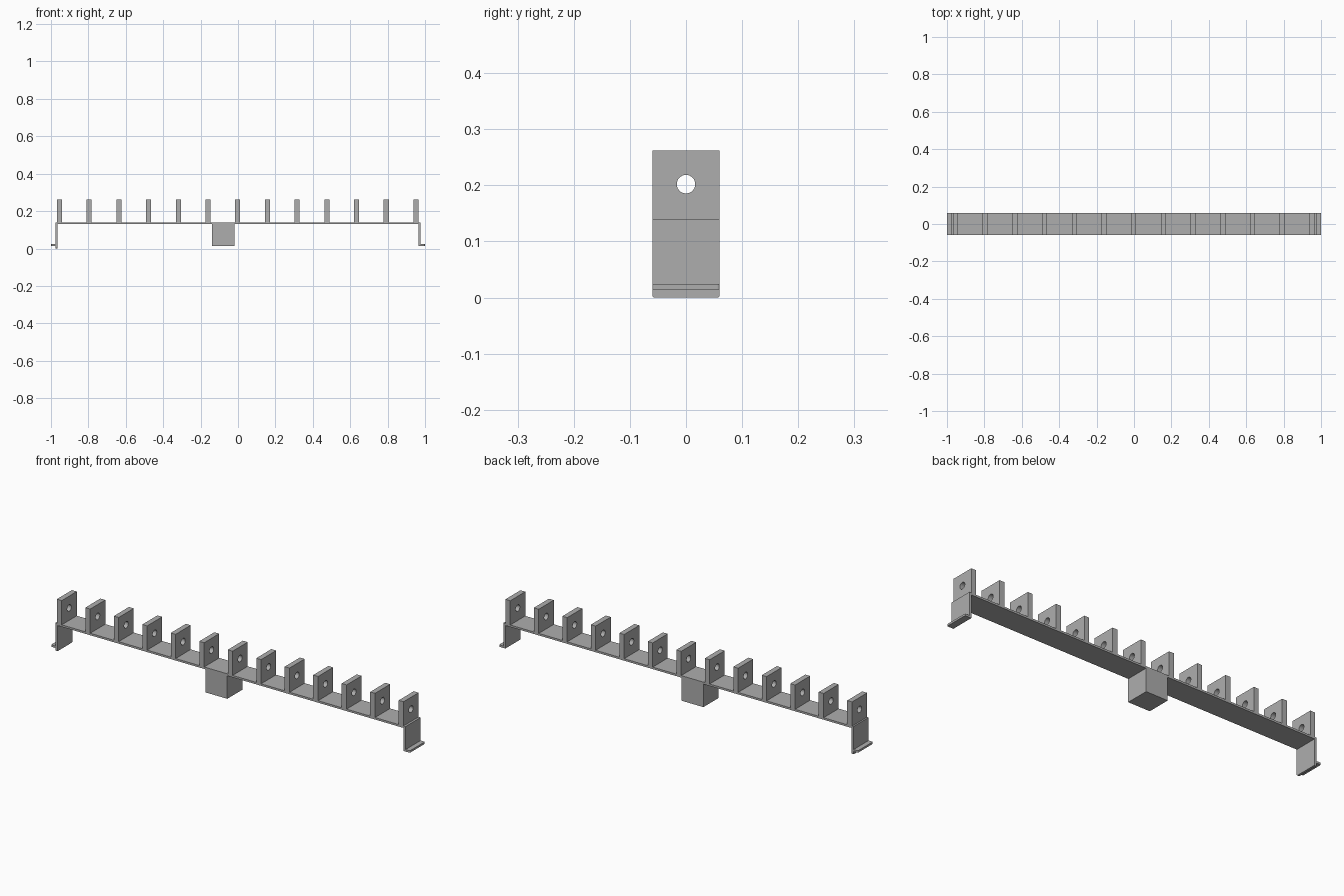
import bpy
import bmesh
import math
from mathutils import Matrix

cube = bpy.data.objects.get("Cube")
if cube:
    bpy.data.objects.remove(cube, do_unlink=True)

HALF_Y = 0.06        # half depth of the whole strip
BAR_Z = (0.13, 0.14)  # underside and top of the bar
FOOT_Z = (0.014, 0.024)
LEG_X = (0.965, 0.976)
LUG_TOP = 0.262
HOLE_Z, HOLE_R = 0.202, 0.0165

grey = bpy.data.materials.new("plain_grey")
grey.use_nodes = True
colour = (0.42, 0.42, 0.42, 1.0)
grey.diffuse_color = colour
grey.node_tree.nodes["Principled BSDF"].inputs["Base Color"].default_value = colour


def link(name, mesh):
    obj = bpy.data.objects.new(name, mesh)
    bpy.context.collection.objects.link(obj)
    return obj


def box(name, xs, zs, clip_axis=None, clip=0.004):
    """Box across the full depth; corner edges along clip_axis near its outer end are clipped."""
    bm = bmesh.new()
    bmesh.ops.create_cube(bm, size=1)
    x0, x1 = sorted(xs)
    bm.transform(Matrix.Translation(((x0 + x1) / 2, 0, sum(zs) / 2))
                 @ Matrix.Diagonal((x1 - x0, 2 * HALF_Y, zs[1] - zs[0], 1)))
    if clip_axis is not None:
        outer = 2 - clip_axis    # clip the outward x end or the lower z end
        sign = -1 if outer == 2 or x0 < 0 else 1
        mid = (x0 + x1) / 2 if outer == 0 else sum(zs) / 2

        def is_corner(e):
            a, b = (v.co for v in e.verts)
            return (abs(a[clip_axis] - b[clip_axis]) > 1e-5
                    and sign * (a[outer] - mid) > 0)
        bmesh.ops.bevel(bm, geom=[e for e in bm.edges if is_corner(e)],
                        offset=clip, segments=3, profile=0.5, affect='EDGES')
    mesh = bpy.data.meshes.new(name)
    bm.to_mesh(mesh)
    bm.free()
    mesh.materials.append(grey)
    return link(name, mesh)


def add_loop(curve, points):
    spline = curve.splines.new('POLY')
    spline.points.add(len(points) - 1)
    for p, (u, v) in zip(spline.points, points):
        p.co = (u, v, 0, 1)
    spline.use_cyclic_u = True


# Long bar and the block hanging below it
box("bar", (-LEG_X[1], LEG_X[1]), BAR_Z)
box("centre_block", (-0.139, -0.018), (FOOT_Z[0], BAR_Z[0]))

# End legs with outward feet; the one at -x reaches lower
for side, name, bottom in ((1, "left", FOOT_Z[0]), (-1, "right", 0)):
    box(name + "_leg", [side * x for x in LEG_X], (bottom, BAR_Z[0]),
        clip_axis=0 if bottom == 0 else None)
    box(name + "_foot", (side * LEG_X[1], side), FOOT_Z, clip_axis=2)

# Lug plate: square outline with a round hole, extruded to thickness
profile = bpy.data.curves.new("lug_profile", 'CURVE')
profile.dimensions = '2D'
profile.fill_mode = 'BOTH'
profile.extrude = 0.0135
add_loop(profile, [(-HALF_Y, BAR_Z[1]), (HALF_Y, BAR_Z[1]),
                   (HALF_Y, LUG_TOP), (-HALF_Y, LUG_TOP)])
angles = [math.tau * i / 32 for i in range(32)]
add_loop(profile, [(HOLE_R * math.cos(a), HOLE_Z + HOLE_R * math.sin(a)) for a in angles])
source = link("lug_source", profile)
bpy.context.view_layer.update()
depsgraph = bpy.context.evaluated_depsgraph_get()
lug_mesh = bpy.data.meshes.new_from_object(source.evaluated_get(depsgraph))
bpy.data.objects.remove(source, do_unlink=True)
lug_mesh.materials.clear()
lug_mesh.materials.append(grey)

# Stand the plate across the bar, weld it and turn its faces outward
bm = bmesh.new()
bm.from_mesh(lug_mesh)
bm.transform(Matrix.Rotation(math.pi / 2, 4, 'Z') @ Matrix.Rotation(math.pi / 2, 4, 'X'))
bmesh.ops.remove_doubles(bm, verts=bm.verts, dist=1e-5)
bmesh.ops.recalc_face_normals(bm, faces=bm.faces)
for f in bm.faces:
    f.smooth = False
bm.to_mesh(lug_mesh)
bm.free()

# Row of thirteen evenly spaced lugs
for i in range(13):
    lug = link(f"lug_{i + 1}", lug_mesh)
    lug.location.x = -0.0015 + (i - 6) * 0.1588
